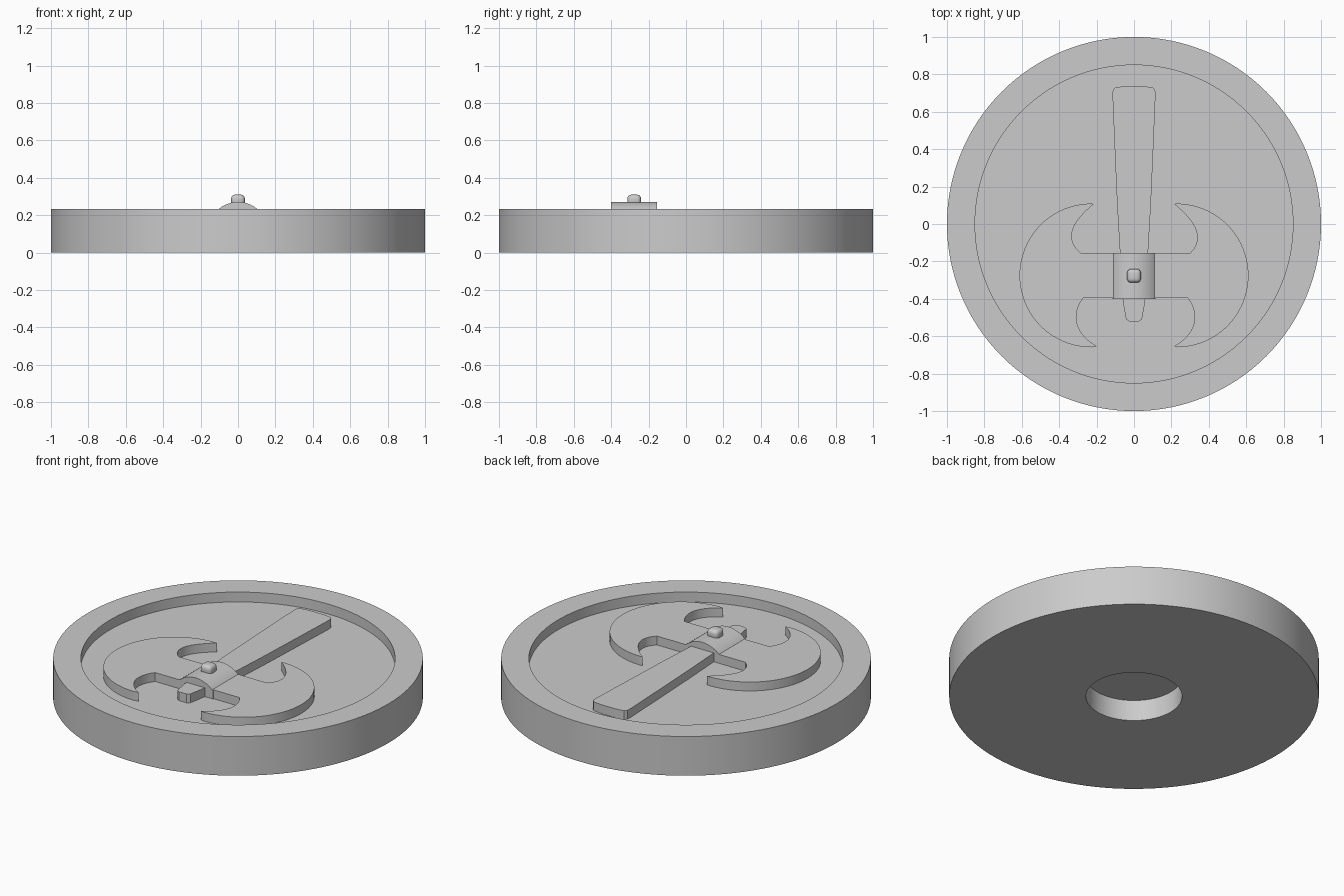
import bpy, bmesh
from math import radians, sin, cos, pi
from mathutils import Vector, geometry

if "Cube" in bpy.data.objects:
    bpy.data.objects.remove(bpy.data.objects["Cube"], do_unlink=True)

grey = bpy.data.materials.new("plain grey")
grey.use_nodes = True
grey.diffuse_color = (0.6, 0.6, 0.6, 1)
grey.node_tree.nodes["Principled BSDF"].inputs["Base Color"].default_value = grey.diffuse_color

FLOOR, RELIEF, RIM = 0.175, 0.228, 0.234
BURIED = FLOOR - 0.01


def finish(name, bm):
    """Turn a bmesh into a shaded object."""
    bmesh.ops.recalc_face_normals(bm, faces=bm.faces)
    mesh = bpy.data.meshes.new(name)
    bm.to_mesh(mesh)
    bm.free()
    ob = bpy.data.objects.new(name, mesh)
    bpy.context.collection.objects.link(ob)
    mesh.materials.append(grey)
    bpy.ops.object.select_all(action="DESELECT")
    ob.select_set(True)
    bpy.context.view_layer.objects.active = ob
    bpy.ops.object.shade_smooth_by_angle(angle=radians(35))
    return ob


def extrude(name, points, offset):
    """Make a solid by sweeping a flat outline along an offset."""
    bm = bmesh.new()
    face = bm.faces.new([bm.verts.new(p) for p in points])
    new = bmesh.ops.extrude_face_region(bm, geom=[face])["geom"]
    bmesh.ops.translate(bm, vec=offset, verts=[v for v in new if isinstance(v, bmesh.types.BMVert)])
    return finish(name, bm)


def plate(name, outline, top=RELIEF):
    return extrude(name, [(x, y, BURIED) for x, y in outline], (0, 0, top - BURIED))


def arc(center, radius, start, end, steps):
    return [(center[0] + radius * cos(a), center[1] + radius * sin(a))
            for a in (radians(start + (end - start) * i / steps) for i in range(steps + 1))]


def curve(a, ctrl_a, ctrl_b, b, steps=14):
    pts = geometry.interpolate_bezier(*[Vector((*p, 0)) for p in (a, ctrl_a, ctrl_b, b)], steps)
    return [(p.x, p.y) for p in pts]


# Round base with a recessed top and a blind hole underneath
bm = bmesh.new()
profile = [(0, 0.125), (0.26, 0.125), (0.26, 0), (1, 0), (1, RIM), (0.85, RIM), (0.85, FLOOR), (0, FLOOR)]
verts = [bm.verts.new((r, 0, z)) for r, z in profile]
edges = [bm.edges.new(pair) for pair in zip(verts, verts[1:])]
bmesh.ops.spin(bm, geom=verts + edges, axis=(0, 0, 1), cent=(0, 0, 0), angle=2 * pi, steps=128)
bmesh.ops.remove_doubles(bm, verts=bm.verts, dist=0.0001)
finish("base_disc", bm)

# Pair of crescent axe blades; the right notches sit slightly closer in
for name, side, shift in (("left_blade", 1, 0), ("right_blade", -1, 0.016)):
    upper = curve((0.214, 0.107), (0.285, 0.05), (0.40, -0.06), (0.30 - shift, -0.155))
    lower = curve((0.287 - shift, -0.395), (0.35 - shift, -0.48), (0.34 - shift, -0.58),
                  (0.214 - shift, -0.655))
    outer = arc((0.228, -0.275), 0.384, -90, 90, 48)
    outline = [(0, -0.155), (0, -0.395)] + lower + outer + upper
    plate(name, [(side * x, y) for x, y in outline])

# Tapered handle with rounded end corners
half = [(0.075, -0.2), (0.075, -0.155), (0.09, 0.1), (0.103, 0.4), (0.115, 0.69),
        (0.113, 0.715), (0.10, 0.73), (0.05, 0.737)]
plate("handle", half + [(-x, y) for x, y in reversed(half)])

# Handle tip poking out beyond the blades
half = [(0.025, -0.522), (0.042, -0.51), (0.055, -0.44), (0.065, -0.37)]
plate("handle_tip", half + [(-x, y) for x, y in reversed(half)])

# Domed collar where the blades cross the handle
dome = arc((0, 0.111), 0.16, 43.5, 136.5, 24)
section = [(0.116, BURIED)] + dome + [(-0.116, BURIED)]
extrude("collar", [(x, -0.4, z) for x, z in section], (0, 0.245, 0))

# Rounded square stud on the collar
bm = bmesh.new()
bmesh.ops.create_cube(bm, size=1)
bmesh.ops.scale(bm, vec=(0.074, 0.074, 0.06), verts=bm.verts)
bmesh.ops.translate(bm, vec=(0, -0.277, 0.28), verts=bm.verts)
bmesh.ops.bevel(bm, geom=bm.edges[:], offset=0.022, segments=4, profile=0.5, affect="EDGES")
finish("stud", bm)
